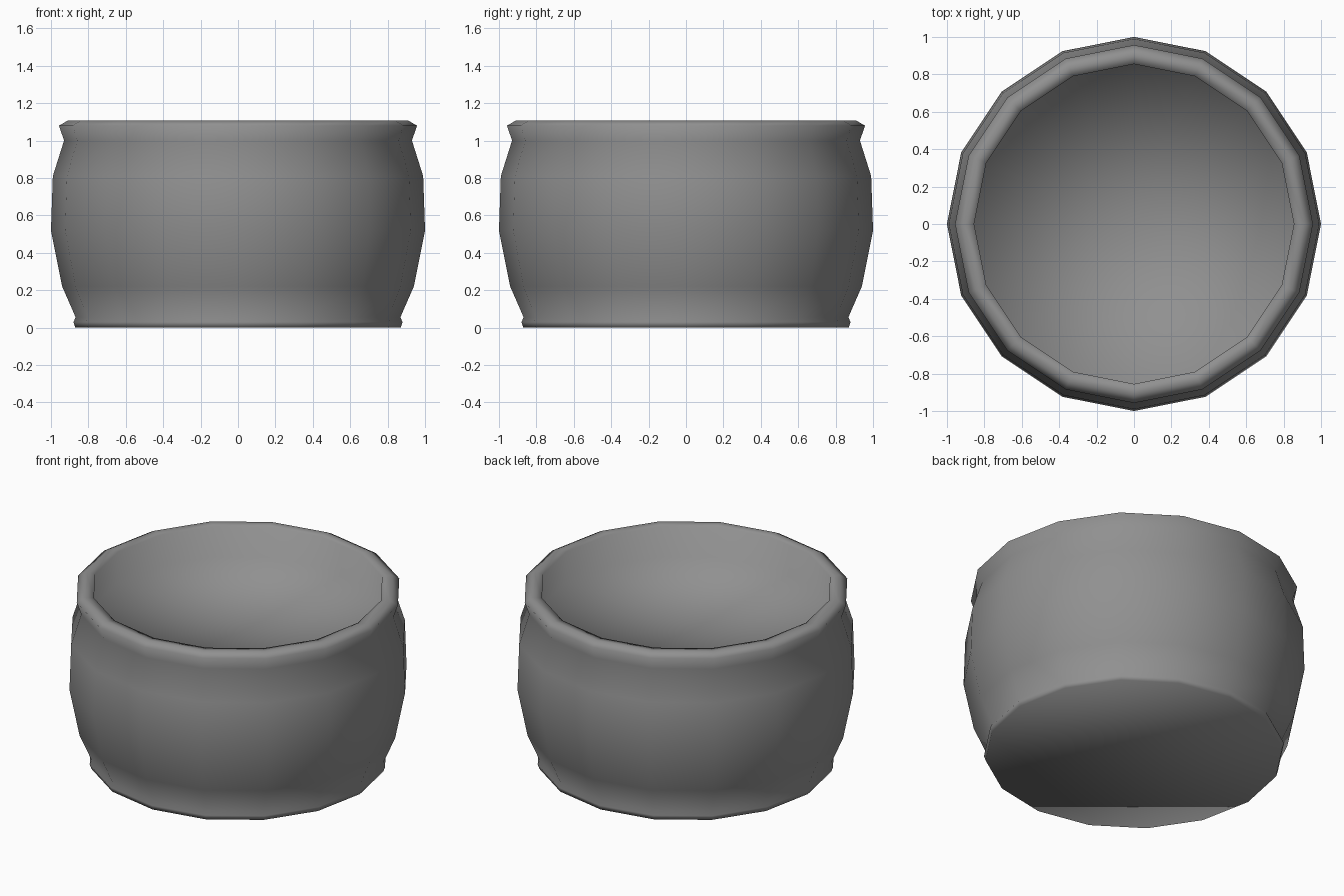
import bpy, bmesh
from math import cos, sin, tau

if "Cube" in bpy.data.objects:
    bpy.data.objects.remove(bpy.data.objects["Cube"])

SIDES = 16

# half-section of the pot, from the base up over the rim and into the dish
profile = [
    (0.87, 0.00), (0.88, 0.03), (0.868, 0.055),      # foot
    (0.94, 0.22), (1.00, 0.52), (0.99, 0.81),        # belly
    (0.93, 1.00),                                    # neck
    (0.957, 1.08), (0.91, 1.107), (0.855, 1.10),     # rolled rim
    (0.86, 0.90),                                    # inside wall
]


def lathe(name, points, floor_z):
    """Spin a profile round z, closing the base flat and the inside to a point."""
    bm = bmesh.new()
    rings = [[bm.verts.new((r * cos(tau * i / SIDES), r * sin(tau * i / SIDES), z))
              for i in range(SIDES)] for r, z in points]
    centre = bm.verts.new((0, 0, floor_z))
    for low, high in zip(rings, rings[1:]):
        for i in range(SIDES):
            j = (i + 1) % SIDES
            bm.faces.new((low[i], low[j], high[j], high[i]))
    for i in range(SIDES):
        bm.faces.new((rings[-1][i], rings[-1][(i + 1) % SIDES], centre))
    bm.faces.new(rings[0][::-1])
    bmesh.ops.recalc_face_normals(bm, faces=bm.faces)
    for f in bm.faces:
        f.smooth = True
    mesh = bpy.data.meshes.new(name)
    bm.to_mesh(mesh)
    bm.free()
    obj = bpy.data.objects.new(name, mesh)
    bpy.context.collection.objects.link(obj)
    return obj


# pot body with rim and inside surface, in dark grey
pot = lathe("pot", profile, 0.87)
grey = bpy.data.materials.new("dark_grey")
grey.diffuse_color = (0.28, 0.28, 0.28, 1)
grey.use_nodes = True
grey.node_tree.nodes["Principled BSDF"].inputs["Base Color"].default_value = grey.diffuse_color
pot.data.materials.append(grey)
